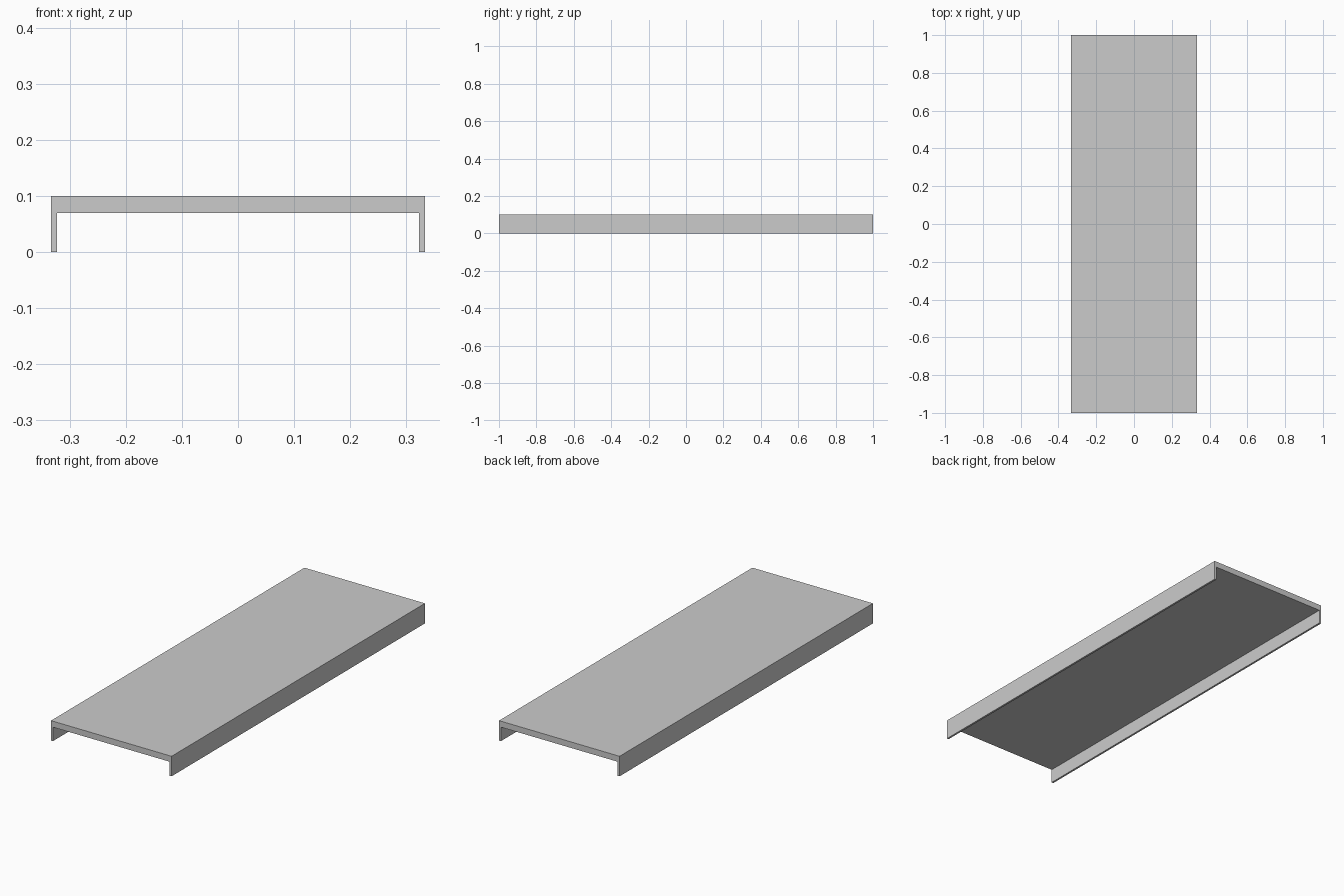
import bpy
import bmesh

if "Cube" in bpy.data.objects:
    bpy.data.objects.remove(bpy.data.objects["Cube"])

HALF_WIDTH, LENGTH = 0.333, 2.0
HEIGHT, SLAB_BOTTOM, FLANGE = 0.10, 0.07, 0.01

# Inverted channel cross-section: thick deck with a thin flange down each side
half = [(HALF_WIDTH, HEIGHT), (HALF_WIDTH, 0),
        (HALF_WIDTH - FLANGE, 0), (HALF_WIDTH - FLANGE, SLAB_BOTTOM)]
profile = half + [(-x, z) for x, z in reversed(half)]

# Extrude the section along the whole length
bm = bmesh.new()
section = bm.faces.new([bm.verts.new((x, -LENGTH / 2, z)) for x, z in profile])
extruded = bmesh.ops.extrude_face_region(bm, geom=[section], use_keep_orig=True)
new_verts = [g for g in extruded["geom"] if isinstance(g, bmesh.types.BMVert)]
bmesh.ops.translate(bm, verts=new_verts, vec=(0, LENGTH, 0))
bmesh.ops.recalc_face_normals(bm, faces=bm.faces)

mesh = bpy.data.meshes.new("flanged_deck")
bm.to_mesh(mesh)
bm.free()
deck = bpy.data.objects.new("flanged_deck", mesh)
bpy.context.collection.objects.link(deck)
